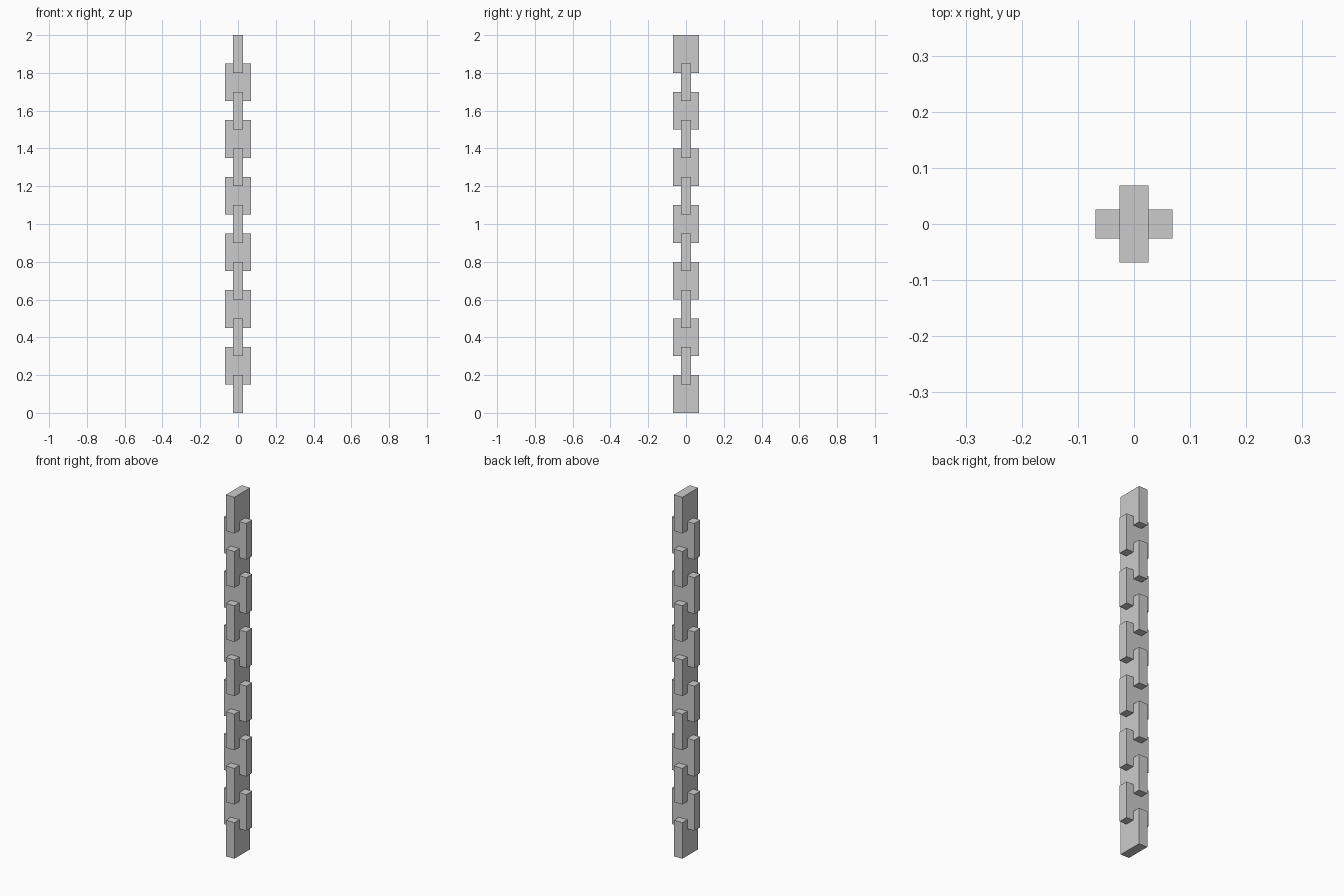
import bpy

if "Cube" in bpy.data.objects:
    bpy.data.objects.remove(bpy.data.objects["Cube"])

WIDE, THIN, HEIGHT, STEP, COUNT = 0.138, 0.052, 0.2, 0.15, 13


def add_link(name, size, z):
    bpy.ops.mesh.primitive_cube_add(size=1, location=(0, 0, z))
    link = bpy.context.object
    link.name = name
    link.scale = size
    bpy.ops.object.transform_apply(location=False, rotation=False, scale=True)


# Overlapping flat links, each turned a quarter from the one below
for i in range(COUNT):
    size = (WIDE, THIN, HEIGHT) if i % 2 else (THIN, WIDE, HEIGHT)
    add_link(f"chain_link_{i + 1:02d}", size, HEIGHT / 2 + i * STEP)
